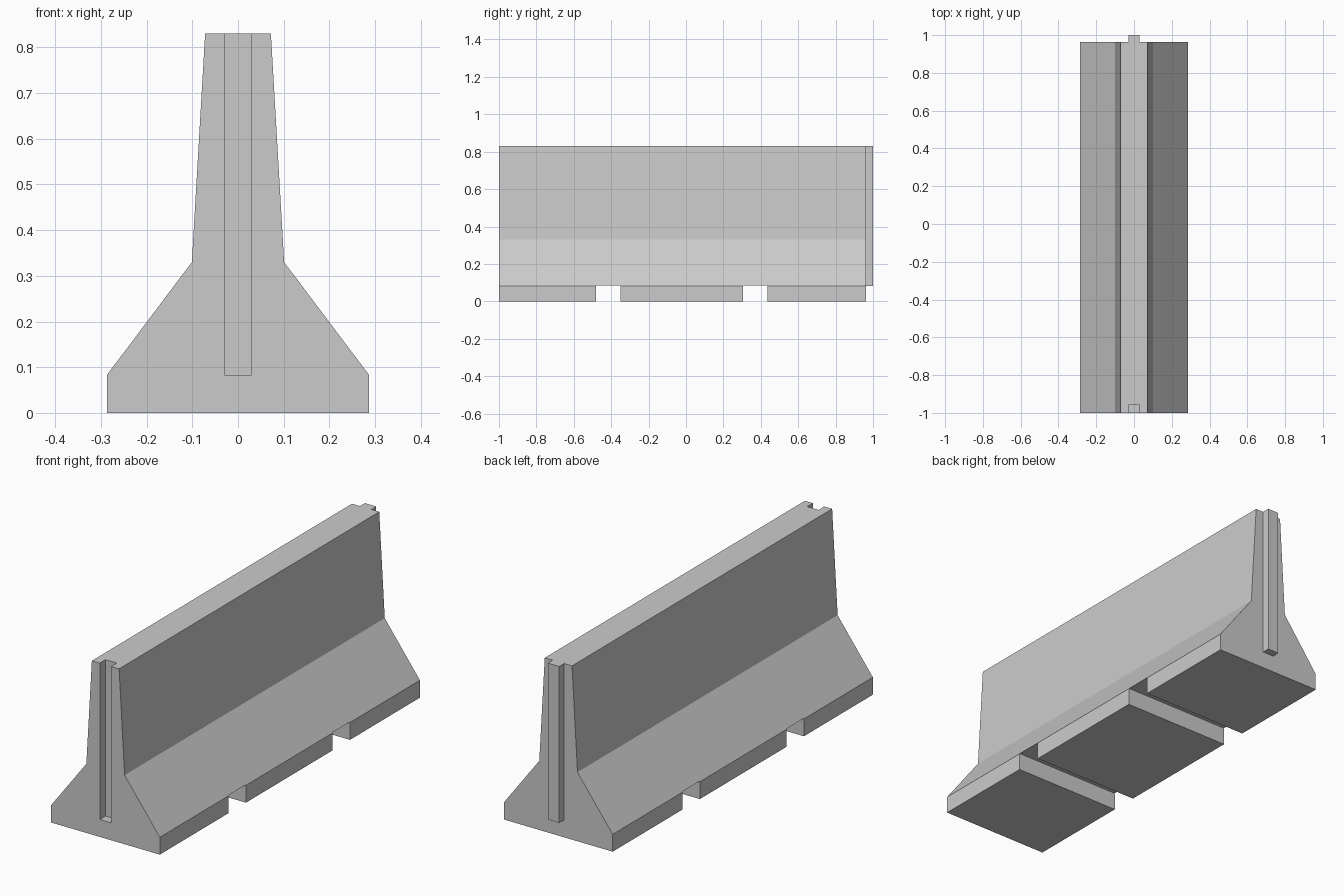
import bpy, bmesh

if "Cube" in bpy.data.objects:
    bpy.data.objects.remove(bpy.data.objects["Cube"])

Y0, Y1, TOP = -1.0, 0.963, 0.83
BASE = 0.083


def mesh_object(name, bm):
    bmesh.ops.recalc_face_normals(bm, faces=bm.faces)
    mesh = bpy.data.meshes.new(name)
    bm.to_mesh(mesh)
    bm.free()
    obj = bpy.data.objects.new(name, mesh)
    bpy.context.collection.objects.link(obj)
    return obj


def extrude_profile(name, points, y0, y1):
    bm = bmesh.new()
    face = bm.faces.new([bm.verts.new((x, y0, z)) for x, z in points])
    ext = bmesh.ops.extrude_face_region(bm, geom=[face])
    verts = [v for v in ext["geom"] if isinstance(v, bmesh.types.BMVert)]
    bmesh.ops.translate(bm, verts=verts, vec=(0, y1 - y0, 0))
    return mesh_object(name, bm)


def box(name, x, y0, y1, z0, z1):
    return extrude_profile(name, [(-x, z0), (x, z0), (x, z1), (-x, z1)], y0, y1)


def cut(target, cutter):
    mod = target.modifiers.new(cutter.name, 'BOOLEAN')
    mod.operation = 'DIFFERENCE'
    mod.solver = 'EXACT'
    mod.object = cutter
    cutter.hide_render = True
    bpy.context.view_layer.objects.active = target
    bpy.ops.object.modifier_apply(modifier=mod.name)
    bpy.data.objects.remove(cutter)


# Concrete barrier body: mirrored half profile
half = [(0.287, 0), (0.287, BASE), (0.101, 0.33), (0.072, TOP)]
profile = half + [(-x, z) for x, z in reversed(half)]
barrier = extrude_profile("barrier_body", profile, Y0, Y1)

# Lifting slots through the base
for y0, y1 in ((-0.48, -0.35), (0.305, 0.435)):
    cut(barrier, box("fork_slot", 0.5, y0, y1, -0.1, 0.085))

# Vertical joint groove at the front end
cut(barrier, box("joint_groove", 0.03, Y0 - 0.1, Y0 + 0.043, BASE, TOP + 0.1))

# Matching tongue at the back end
box("joint_tongue", 0.03, Y1, 1.0, BASE, TOP)
